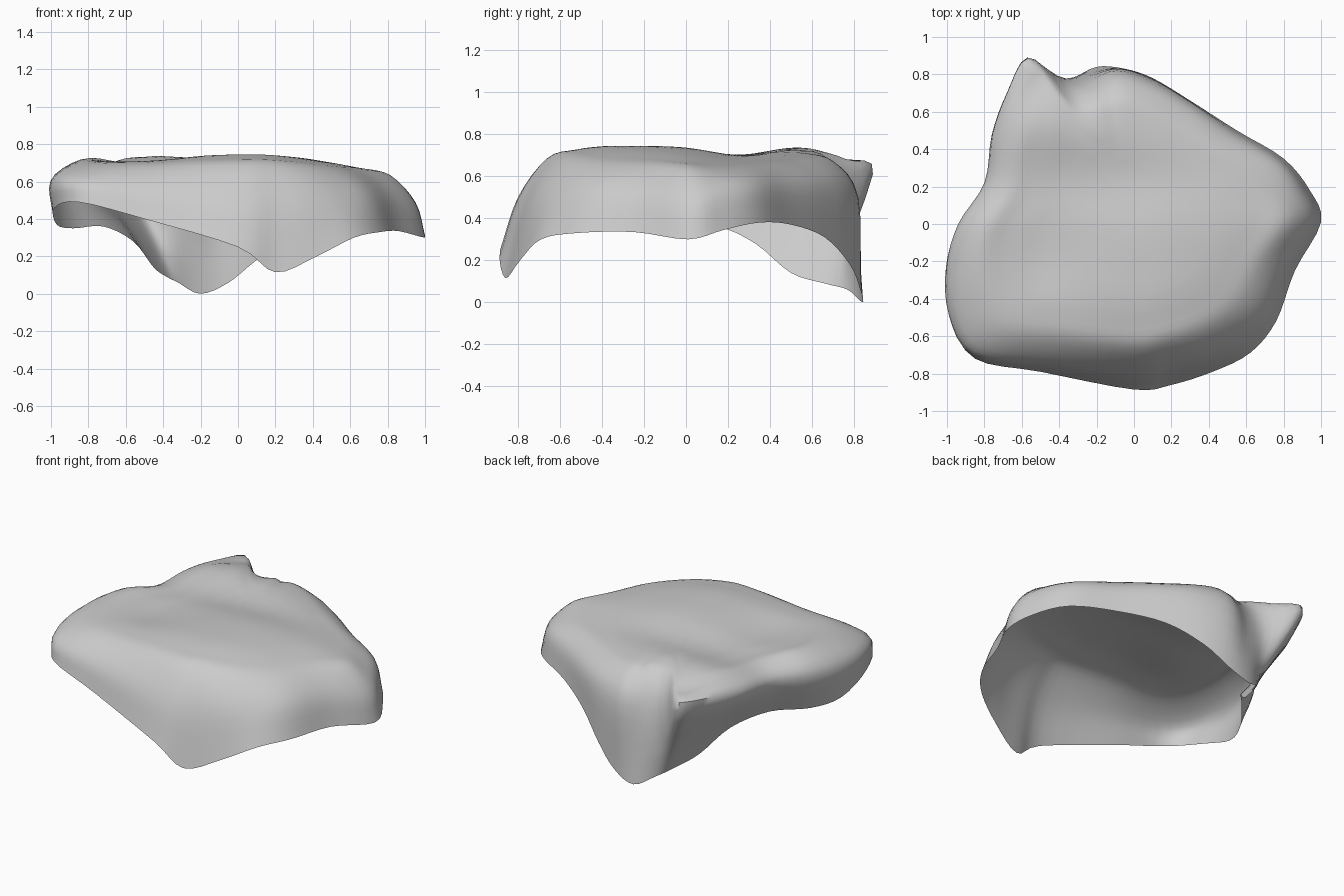
import bpy, bmesh, math
from mathutils import Vector

if "Cube" in bpy.data.objects:
    bpy.data.objects.remove(bpy.data.objects["Cube"])

# Lower rim, counter-clockwise from the front centre
RIM = [(0, -.885, .25), (.2, -.86, .115), (.42, -.79, .2), (.62, -.69, .30),
       (.76, -.52, .33), (.86, -.25, .335), (1, .01, .3), (.94, .18, .345),
       (.8, .35, .38), (.55, .5, .37), (.3, .66, .31), (.1, .78, .18),
       (-.05, .83, .06), (-.2, .84, 0), (-.32, .77, .06), (-.38, .66, .09),
       (-.45, .5, .14), (-.56, .33, .28), (-.72, .15, .36), (-.88, -.05, .35),
       (-.97, -.25, .37), (-.98, -.5, .46), (-.85, -.72, .49), (-.5, -.79, .4)]
# Widest line of the wall, same order
WALL = [(0, -.80, .5), (.2, -.77, .48), (.39, -.71, .5), (.56, -.61, .52),
        (.7, -.47, .53), (.81, -.22, .52), (.95, .01, .48), (.89, .17, .53),
        (.77, .33, .55), (.53, .48, .55), (.3, .64, .55), (.1, .76, .53),
        (-.09, .82, .5), (-.25, .77, .48), (-.39, .77, .52), (-.57, .89, .61),
        (-.68, .7, .6), (-.76, .48, .6), (-.8, .22, .6), (-.94, 0, .6),
        (-1, -.22, .6), (-.98, -.47, .61), (-.85, -.68, .6), (-.48, -.74, .56)]
STEPS = 4


def spline(a, b, c, d, t):
    return .5 * (2 * b + (c - a) * t + (2 * a - 5 * b + 4 * c - d) * t * t
                 + (3 * b - a - 3 * c + d) * t ** 3)


def closed_loop(points):
    p = [Vector(q) for q in points]
    n = len(p)
    return [spline(p[i - 1], p[i], p[(i + 1) % n], p[(i + 2) % n], k / STEPS)
            for i in range(n) for k in range(STEPS)]


def bump(x, y, cx, cy, wx, wy):
    return math.exp(-((x - cx) / wx) ** 2 - ((y - cy) / wy) ** 2)


def top_height(x, y):
    z = .745 - .16 * max(x - .1, 0) ** 1.5
    z -= .05 * bump(x, y, -.5, -.15, .25, .35)   # hollow on the left
    z -= .04 * bump(x, y, -.1, .25, .8, .2)      # valley across the back
    z += .01 * bump(x, y, -.5, .55, .2, .15)
    z -= .03 * bump(x, y, .2, .6, .3, .3)
    z -= .05 * bump(x, y, -.28, .72, .12, .12)
    z -= .05 * bump(x, y, -.6, .85, .2, .2)
    return z


def on_top(p, f, drop=0):
    x, y = p.x * f, p.y * f
    return Vector((x, y, top_height(x, y) - drop))


# Draped shell: a thin open sheet, wall rings then top rings
bm = bmesh.new()
columns = []
for r, w in zip(closed_loop(RIM), closed_loop(WALL)):
    edge = .86 - .04 * max(0, -w.y)
    drop = .012 + .06 * abs(w.y) * (1 if w.y < 0 or w.x > -.2 else .4)
    knots = [2 * r - w, r, w, on_top(w, edge, drop),
             on_top(w, edge - .17, drop * .3), on_top(w, edge - .36),
             on_top(w, edge - .52)]
    col = [spline(*knots[i:i + 4], k / 4) for i in range(4) for k in range(4)]
    col += [on_top(w, (edge - .36) * f) for f in (1, .8, .6, .4, .2)]
    columns.append([bm.verts.new(p) for p in col])

centre = bm.verts.new((0, 0, top_height(0, 0)))
for a, b in zip(columns, columns[1:] + columns[:1]):
    for k in range(len(a) - 1):
        bm.faces.new((a[k], b[k], b[k + 1], a[k + 1]))
    bm.faces.new((a[-1], b[-1], centre))
bm.normal_update()

# Stand on the ground
low = min(v.co.z for v in bm.verts)
for v in bm.verts:
    v.co.z -= low

mesh = bpy.data.meshes.new("draped_shell")
bm.to_mesh(mesh)
bm.free()
shell = bpy.data.objects.new("draped_shell", mesh)
bpy.context.collection.objects.link(shell)
bpy.context.view_layer.objects.active = shell
shell.select_set(True)
bpy.ops.object.shade_smooth_by_angle(angle=math.radians(50))
